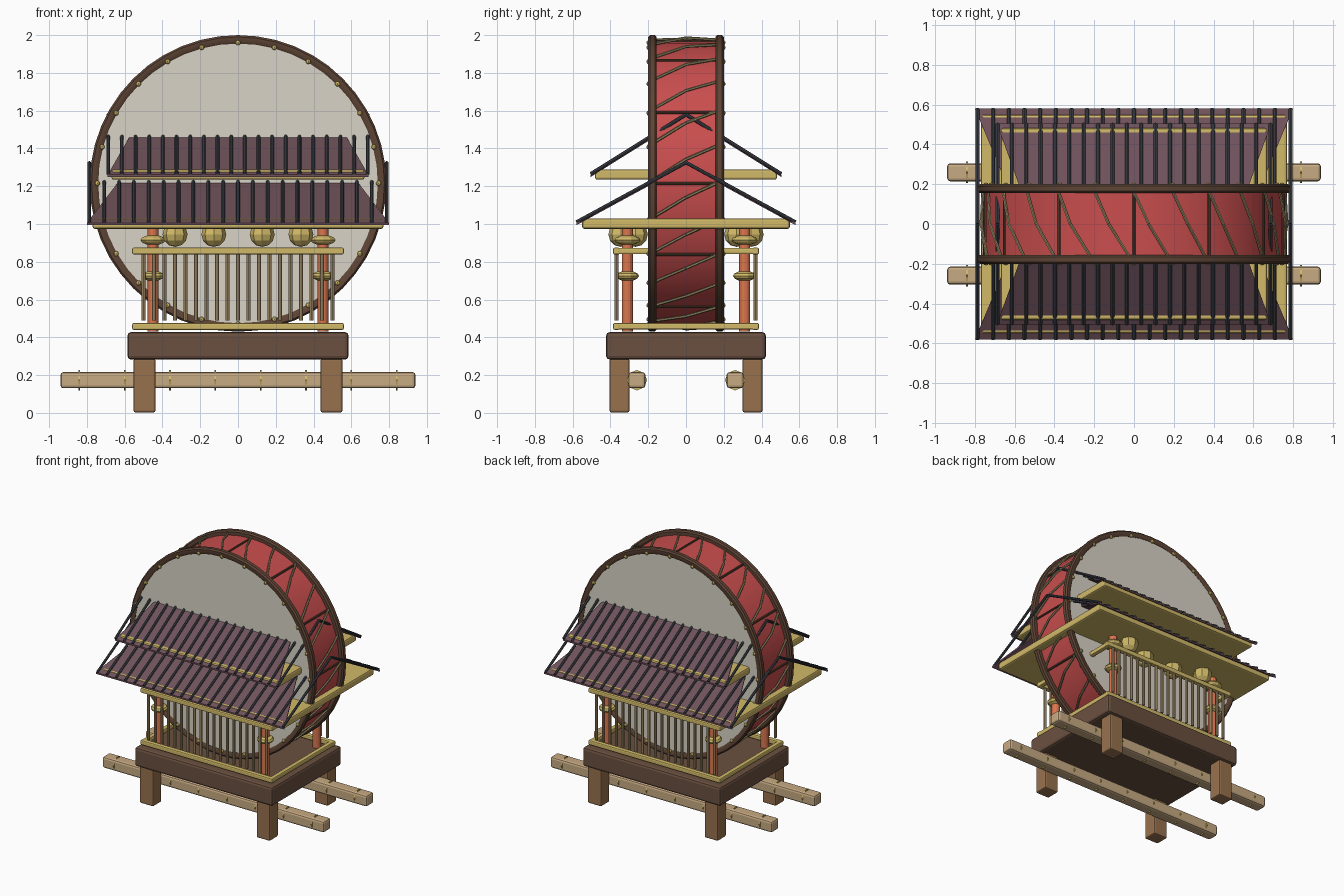
import bpy, bmesh
from math import sin, cos, pi, radians
from mathutils import Vector, Matrix

if "Cube" in bpy.data.objects:
    bpy.data.objects.remove(bpy.data.objects["Cube"])

CZ, R = 1.215, 0.785          # drum centre height and rim radius


def mat(name, h):
    m = bpy.data.materials.new(name)
    m.diffuse_color = [(int(h[i:i + 2], 16) / 255) ** 2.2 for i in (0, 2, 4)] + [1]
    m.use_nodes = True
    m.node_tree.nodes["Principled BSDF"].inputs["Base Color"].default_value = m.diffuse_color
    return m


RED, SKIN, RIM = mat("red", "C94F4F"), mat("skin", "D8D3C6"), mat("rim", "5E4638")
WOOD, LEG, TAN = mat("wood", "6A5142"), mat("leg_wood", "97714F"), mat("tan", "C6A982")
GOLD, ORANGE = mat("gold", "D0B868"), mat("orange", "DB7650")
TILE, ROD, ROPE = mat("tile", "6E525A"), mat("rod", "44474E"), mat("rope", "968A66")
BAL = mat("baluster", "B59C74")


def finish(name, bm, m, smooth=False, bevel=0):
    me = bpy.data.meshes.new(name)
    bmesh.ops.recalc_face_normals(bm, faces=bm.faces)
    bm.to_mesh(me)
    bm.free()
    ob = bpy.data.objects.new(name, me)
    bpy.context.collection.objects.link(ob)
    me.materials.append(m)
    if bevel:
        b = ob.modifiers.new("bevel", 'BEVEL')
        b.width, b.segments = bevel, 2
    if smooth:
        bpy.context.view_layer.objects.active = ob
        ob.select_set(True)
        bpy.ops.object.shade_smooth_by_angle(angle=radians(35))
        ob.select_set(False)
    return ob


def box(name, c, s, m, bevel=0.008):
    bm = bmesh.new()
    bmesh.ops.create_cube(bm, size=1, matrix=Matrix.Translation(c) @ Matrix.Diagonal((*s, 1)))
    return finish(name, bm, m, bevel=bevel)


def add_rod(bm, a, b, r, n=8):
    a, b = Vector(a), Vector(b)
    rot = (b - a).to_track_quat('Z', 'Y').to_matrix().to_4x4()
    bmesh.ops.create_cone(bm, cap_ends=True, segments=n, radius1=r, radius2=r, depth=(b - a).length,
                          matrix=Matrix.Translation((a + b) / 2) @ rot)


def rods(name, pairs, r, m, n=8):
    bm = bmesh.new()
    for a, b in pairs:
        add_rod(bm, a, b, r, n)
    return finish(name, bm, m)


def balls(name, centres, s, m, u=10, v=6):
    bm = bmesh.new()
    for c in centres:
        bmesh.ops.create_uvsphere(bm, u_segments=u, v_segments=v, radius=1,
                                  matrix=Matrix.Translation(c) @ Matrix.Diagonal((*s, 1)))
    return finish(name, bm, m)


def lathe(name, profile, m, n=48, closed=True):
    """Sweep (radius, y) points around the drum axis."""
    bm = bmesh.new()
    rings = [[bm.verts.new((r * cos(2 * pi * i / n), y, CZ + r * sin(2 * pi * i / n)))
              for i in range(n)] for r, y in profile]
    k = len(profile)
    for j in range(k if closed else k - 1):
        A, B = rings[j], rings[(j + 1) % k]
        for i in range(n):
            bm.faces.new((A[i], A[(i + 1) % n], B[(i + 1) % n], B[i]))
    return finish(name, bm, m, smooth=True)


def polar(r, deg, y):
    return (r * cos(radians(deg)), y, CZ + r * sin(radians(deg)))


# Drum shell, skins, rims and studs
lathe("drum_shell", [(0.75, -0.18), (0.75, 0.18)], RED, closed=False)
for s, side in ((-1, "front"), (1, "back")):
    rods(side + "_drum_skin", [((0, s * 0.175, CZ), (0, s * 0.19, CZ))], 0.755, SKIN, 48)
    lathe(side + "_drum_rim", [(0.74, s * 0.155), (0.775, s * 0.155), (R, s * 0.165), (R, s * 0.19),
                               (0.775, s * 0.2), (0.752, s * 0.2), (0.74, s * 0.192)], RIM)
    balls(side + "_rim_studs", [polar(0.745, 15 * k, s * 0.197) for k in range(24)],
          (0.014, 0.012, 0.014), GOLD, 8, 5)

# Cross bars and slanted tension ropes around the shell
rods("shell_bars", [(polar(0.752, 30 * k, -0.16), polar(0.752, 30 * k, 0.16)) for k in range(12)],
     0.008, RIM)
rope = []
for k in range(24):
    a, b, c = (polar(0.76, 15 * k + 2, -0.16), polar(0.774, 15 * k + 9.5, 0),
               polar(0.76, 15 * k + 15, 0.16))
    rope += [(a, b), (b, c)]
rods("tension_ropes", rope, 0.008, ROPE, 6)

# Platform, legs and carrying poles
box("platform", (0, 0, 0.355), (1.17, 0.845, 0.145), WOOD, 0.018)
for sx in (-1, 1):
    for sy in (-1, 1):
        box("leg", (sx * 0.495, sy * 0.352, 0.145), (0.115, 0.105, 0.285), LEG, 0.01)
for sy in (-1, 1):
    box("carrying_pole", (0, sy * 0.26, 0.173), (1.88, 0.09, 0.085), TAN, 0.015)
    rods("pole_bands", [((x - 0.004, sy * 0.26, 0.173), (x + 0.004, sy * 0.26, 0.173))
                        for q in (0.12, 0.36, 0.6, 0.84) for x in (-q, q)], 0.054, GOLD)

# Railings with balusters
for z, level in ((0.458, "lower"), (0.857, "upper")):
    for s in (-1, 1):
        box(level + "_long_rail", (0, s * 0.368, z), (1.12, 0.036, 0.036), GOLD)
        box(level + "_side_rail", (s * 0.541, 0, z), (0.034, 0.77, 0.034), GOLD)
for s in (-1, 1):
    xs = [-0.5 + i / 18 for i in range(19)]
    rods("balusters", [((x, s * 0.368, 0.49), (x, s * 0.368, 0.845)) for x in xs], 0.0105, BAL)

# Corner columns with collars and caps, bells under the eaves
corners = [(x, y) for x in (-0.45, 0.45) for y in (-0.31, 0.31)]
rods("columns", [((x, y, 0.43), (x, y, 0.98)) for x, y in corners], 0.029, ORANGE, 12)
balls("column_collars", [(x, y, 0.725) for x, y in corners], (0.061, 0.061, 0.028), GOLD)
balls("column_caps", [(x, y, 0.915) for x, y in corners], (0.07, 0.07, 0.027), GOLD)
balls("bells", [(x * q, s * y, 0.945) for s in (-1, 1) for q in (-1, 1)
                for x, y in ((0.333, 0.345), (0.128, 0.268))], (0.066, 0.066, 0.066), GOLD, 8, 6)


# Two tiers of roof: eave board, sloping tile panels and round ribs
def roof(name, board, zc, eave, z_eave, z_ridge, x_eave, x_in, count, x_rod):
    box(name + "_eave_board", (0, 0, zc), (board[0] * 2, board[1] * 2, 0.055), GOLD, 0.012)
    slope = (z_ridge - z_eave) / eave
    z_at = lambda y: z_ridge - slope * y
    for s in (-1, 1):
        bm = bmesh.new()
        top = [bm.verts.new((x, s * y, z_at(y) + 0.001)) for x, y in
               ((-x_eave, eave), (x_eave, eave), (x_in, 0.185), (-x_in, 0.185))]
        f = bm.faces.new(top)
        ext = bmesh.ops.extrude_face_region(bm, geom=[f])["geom"]
        for v in ext:
            if isinstance(v, bmesh.types.BMVert):
                v.co.z -= 0.012
        finish(name + "_tile_panel", bm, TILE)
        xs = [-x_rod + 2 * x_rod * i / (count - 1) for i in range(count)]
        rods(name + "_ribs", [((x, s * eave, z_eave + 0.005), (x, 0, z_ridge + 0.005)) for x in xs],
             0.0095, ROD)


roof("lower_roof", (0.77, 0.55), 1.002, 0.58, 1.005, 1.32, 0.8, 0.635, 21, 0.787)
roof("upper_roof", (0.67, 0.482), 1.262, 0.505, 1.26, 1.575, 0.69, 0.575, 20, 0.687)
